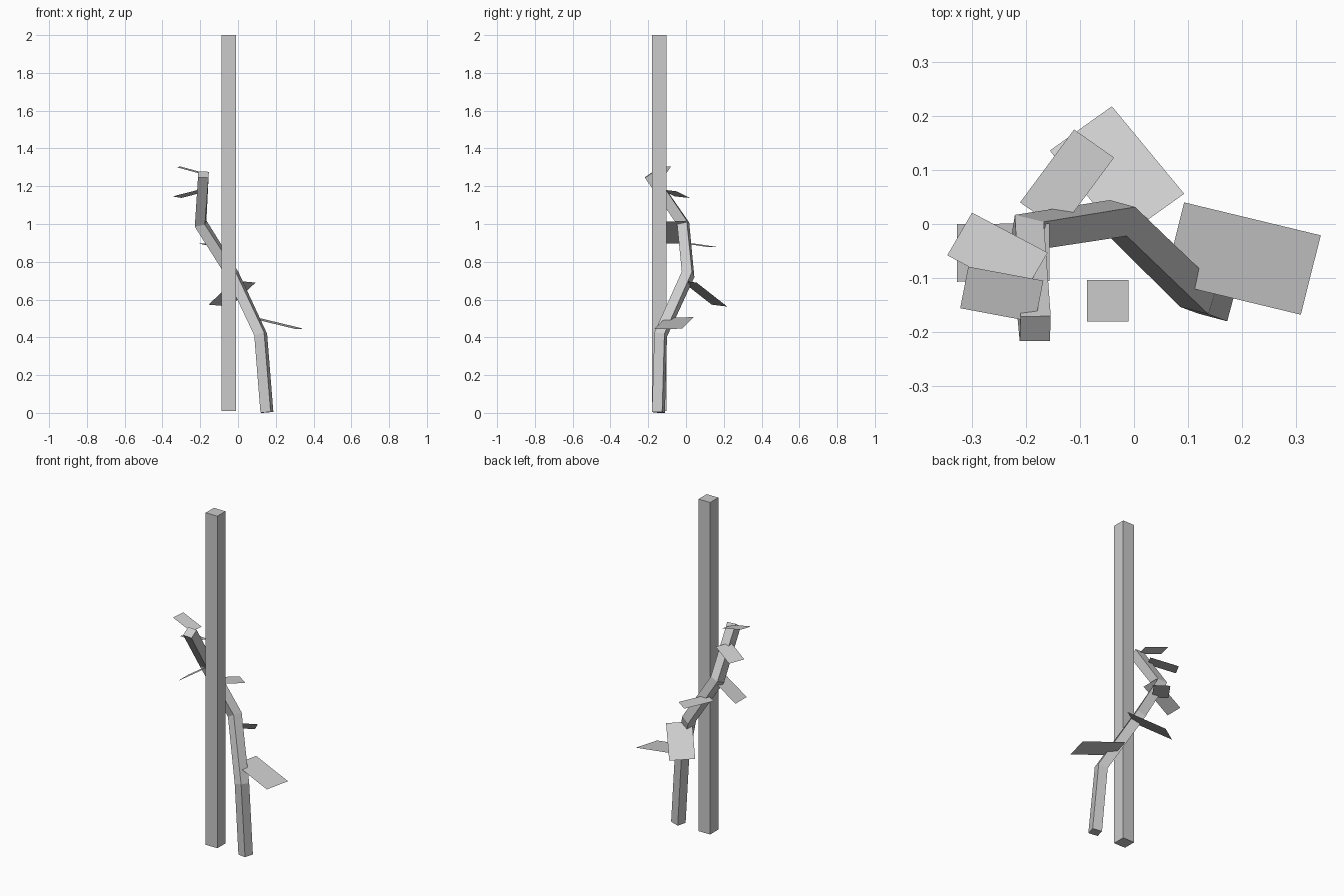
import bpy, bmesh, math
from mathutils import Vector

if "Cube" in bpy.data.objects:
    bpy.data.objects.remove(bpy.data.objects["Cube"])


def make_object(name, verts, faces):
    mesh = bpy.data.meshes.new(name)
    mesh.from_pydata([tuple(v) for v in verts], [], faces)
    bm = bmesh.new()
    bm.from_mesh(mesh)
    bmesh.ops.recalc_face_normals(bm, faces=bm.faces)
    bm.to_mesh(mesh)
    bm.free()
    obj = bpy.data.objects.new(name, mesh)
    bpy.context.collection.objects.link(obj)
    return obj


# Straight support pole
bpy.ops.mesh.primitive_cube_add(size=1, location=(-0.049, -0.142, 1.005))
pole = bpy.context.object
pole.name = "support_pole"
pole.scale = (0.077, 0.077, 1.99)

# Square vine stem swept along a bent path: (centre, heading of the section's side)
path = [
    ((0.153, -0.146, 0.003), -15),
    ((0.120, -0.134, 0.415), -17),
    ((-0.029, 0.011, 0.733), -16),
    ((-0.198, -0.015, 1.002), -9),
    ((-0.183, -0.194, 1.262), -2),
]
half = 0.028
points = [Vector(p) for p, _ in path]
last = len(points) - 1
verts, faces = [], []
for i, (p, (_, angle)) in enumerate(zip(points, path)):
    tangent = Vector()
    if i > 0:
        tangent += (p - points[i - 1]).normalized()
    if i < last:
        tangent += (points[i + 1] - p).normalized()
    tangent.normalize()
    a = math.radians(angle)
    u = Vector((math.cos(a), math.sin(a), 0))
    u = (u - tangent * u.dot(tangent)).normalized()
    v = tangent.cross(u)
    for su, sv in ((-1, -1), (1, -1), (1, 1), (-1, 1)):
        verts.append(p + half * (su * u + sv * v))
    if i < last:
        for k in range(4):
            n = (k + 1) % 4
            faces.append((4 * i + k, 4 * i + n, 4 * i + 4 + n, 4 * i + 4 + k))
faces += [(3, 2, 1, 0), tuple(range(4 * last, 4 * last + 4))]
make_object("vine_stem", verts, faces)

# Flat leaves: three corners each, the fourth completes the parallelogram
leaves = [
    ((0.346, -0.021, 0.446), (0.309, -0.168, 0.443), (0.093, 0.040, 0.507)),
    ((-0.041, 0.218, 0.563), (0.093, 0.056, 0.690), (-0.156, 0.136, 0.573)),
    ((-0.328, 0.000, 0.897), (-0.328, -0.107, 0.897), (-0.157, 0.001, 1.013)),
    ((-0.346, -0.058, 1.146), (-0.300, 0.021, 1.138), (-0.206, -0.132, 1.182)),
    ((-0.307, -0.079, 1.305), (-0.322, -0.156, 1.300), (-0.168, -0.105, 1.267)),
    ((-0.111, 0.175, 0.877), (-0.037, 0.123, 0.877), (-0.211, 0.040, 0.897)),
]
for i, corners in enumerate(leaves):
    a, b, d = (Vector(c) for c in corners)
    make_object(f"leaf_{i + 1}", [a, b, b + d - a, d], [(0, 1, 2, 3)])
